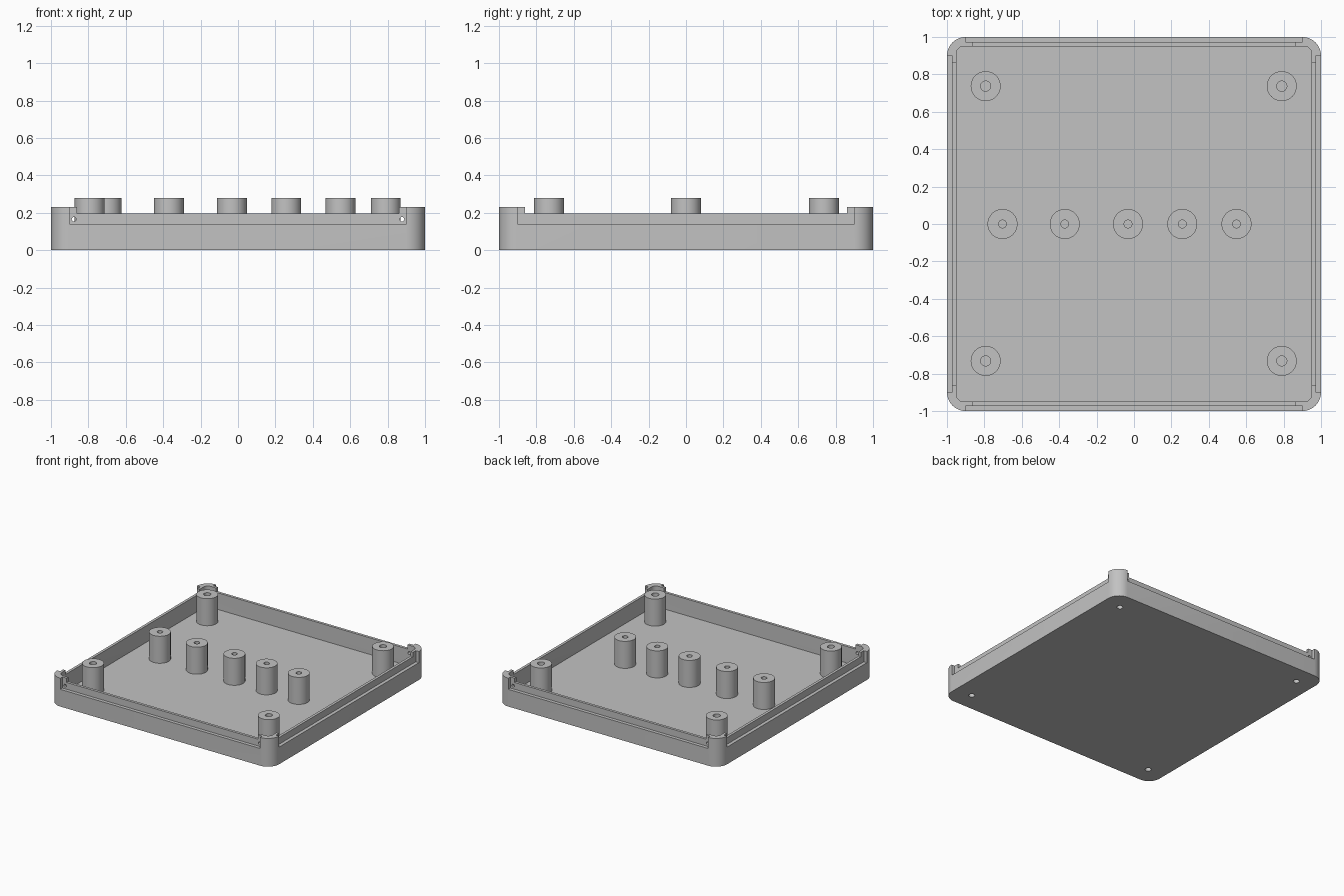
import bpy, bmesh, math
from mathutils import Matrix, Vector

cube = bpy.data.objects.get("Cube")
if cube:
    bpy.data.objects.remove(cube, do_unlink=True)

grey = bpy.data.materials.new("light grey plastic")
grey.use_nodes = True
grey.diffuse_color = (0.54, 0.54, 0.54, 1)
grey.node_tree.nodes["Principled BSDF"].inputs["Base Color"].default_value = grey.diffuse_color

FLOOR, RIM, LIP, CORNER, POST = 0.06, 0.14, 0.195, 0.23, 0.28


def make(name, bm):
    bmesh.ops.recalc_face_normals(bm, faces=bm.faces)
    mesh = bpy.data.meshes.new(name)
    bm.to_mesh(mesh)
    bm.free()
    mesh.materials.append(grey)
    obj = bpy.data.objects.new(name, mesh)
    bpy.context.collection.objects.link(obj)
    return obj


def rounded_slab(name, half, radius, z0, z1, steps=10):
    """Square slab with rounded vertical corners."""
    bm = bmesh.new()
    ring = []
    for q in range(4):
        turn = Matrix.Rotation(q * math.pi / 2, 3, 'Z')
        for i in range(steps + 1):
            a = i / steps * math.pi / 2
            c = half - radius
            ring.append(bm.verts.new(turn @ Vector((c + radius * math.cos(a), c + radius * math.sin(a), z0))))
    base = bm.faces.new(ring)
    top = bmesh.ops.extrude_face_region(bm, geom=[base])["geom"]
    bmesh.ops.translate(bm, vec=(0, 0, z1 - z0), verts=[v for v in top if isinstance(v, bmesh.types.BMVert)])
    return make(name, bm)


def box(name, lo, hi, turn=0.0):
    bm = bmesh.new()
    lo, hi = Vector(lo), Vector(hi)
    size = hi - lo
    bmesh.ops.create_cube(bm, size=1, matrix=Matrix.Rotation(turn, 4, 'Z')
                          @ Matrix.Translation((lo + hi) / 2) @ Matrix.Diagonal((*size, 1)))
    return make(name, bm)


def rod(name, radius, length, matrix):
    bm = bmesh.new()
    bmesh.ops.create_cone(bm, cap_ends=True, segments=24, radius1=radius, radius2=radius,
                          depth=length, matrix=matrix)
    return make(name, bm)


def smooth(obj):
    bpy.ops.object.select_all(action='DESELECT')
    obj.select_set(True)
    bpy.context.view_layer.objects.active = obj
    bpy.ops.object.shade_smooth_by_angle(angle=math.radians(30))


def carve(obj, cutters):
    """Subtract each cutter in turn, bake the result and drop the cutters."""
    for cutter in cutters:
        cutter.hide_render = True
        mod = obj.modifiers.new("cut", 'BOOLEAN')
        mod.operation, mod.solver, mod.object = 'DIFFERENCE', 'EXACT', cutter
    bpy.context.view_layer.update()
    graph = bpy.context.evaluated_depsgraph_get()
    mesh = bpy.data.meshes.new_from_object(obj.evaluated_get(graph))
    obj.modifiers.clear()
    obj.data = mesh
    for cutter in cutters:
        bpy.data.objects.remove(cutter, do_unlink=True)


# Tray: floor, walls, tall corners and stepped rim
tray = rounded_slab("tray", 1, 0.1, 0, CORNER)
cutters = [rounded_slab("cavity_cutter", 0.95, 0.04, FLOOR, 0.5)]
for q in range(4):
    turn = q * math.pi / 2
    cutters.append(box("lip_cutter", (-0.862, 0.9, LIP), (0.862, 1.1, 0.5), turn))
    cutters.append(box("rim_cutter", (-0.9, 0.972, RIM), (0.9, 1.15, 0.6), turn))

# Latch holes through the front and back lips
for s in (-1, 1):
    cutters.append(rod("latch_hole_cutter", 0.012, 2.4,
                       Matrix.Translation((s * 0.877, 0, 0.165)) @ Matrix.Rotation(math.pi / 2, 4, 'X')))

# Blind recesses in the underside
for sx in (-1, 1):
    for sy in (-1, 1):
        cutters.append(rod("recess_cutter", 0.023, 0.08, Matrix.Translation((sx * 0.85, sy * 0.85, 0))))
carve(tray, cutters)
smooth(tray)


# Standoff posts with blind screw holes
def post(name, x, y, hole):
    bm = bmesh.new()
    profile = [(0, 0.1), (hole, 0.1), (hole, POST), (0.08, POST), (0.08, FLOOR - 0.01), (0, FLOOR - 0.01)]
    verts = [bm.verts.new((r, 0, z)) for r, z in profile]
    edges = [bm.edges.new(pair) for pair in zip(verts, verts[1:])]
    bmesh.ops.spin(bm, geom=verts + edges, axis=(0, 0, 1), cent=(0, 0, 0),
                   angle=math.tau, steps=40)
    bmesh.ops.remove_doubles(bm, verts=bm.verts, dist=1e-4)
    obj = make(name, bm)
    obj.location = (x, y, 0)
    smooth(obj)


for side, x in (("right", -0.793), ("left", 0.79)):
    for end, y in (("front", -0.732), ("back", 0.737)):
        post(f"{end}_{side}_post", x, y, 0.027)
for i, x in enumerate((-0.703, -0.37, -0.032, 0.258, 0.548)):
    post(f"middle_post_{i + 1}", x, 0, 0.021)
